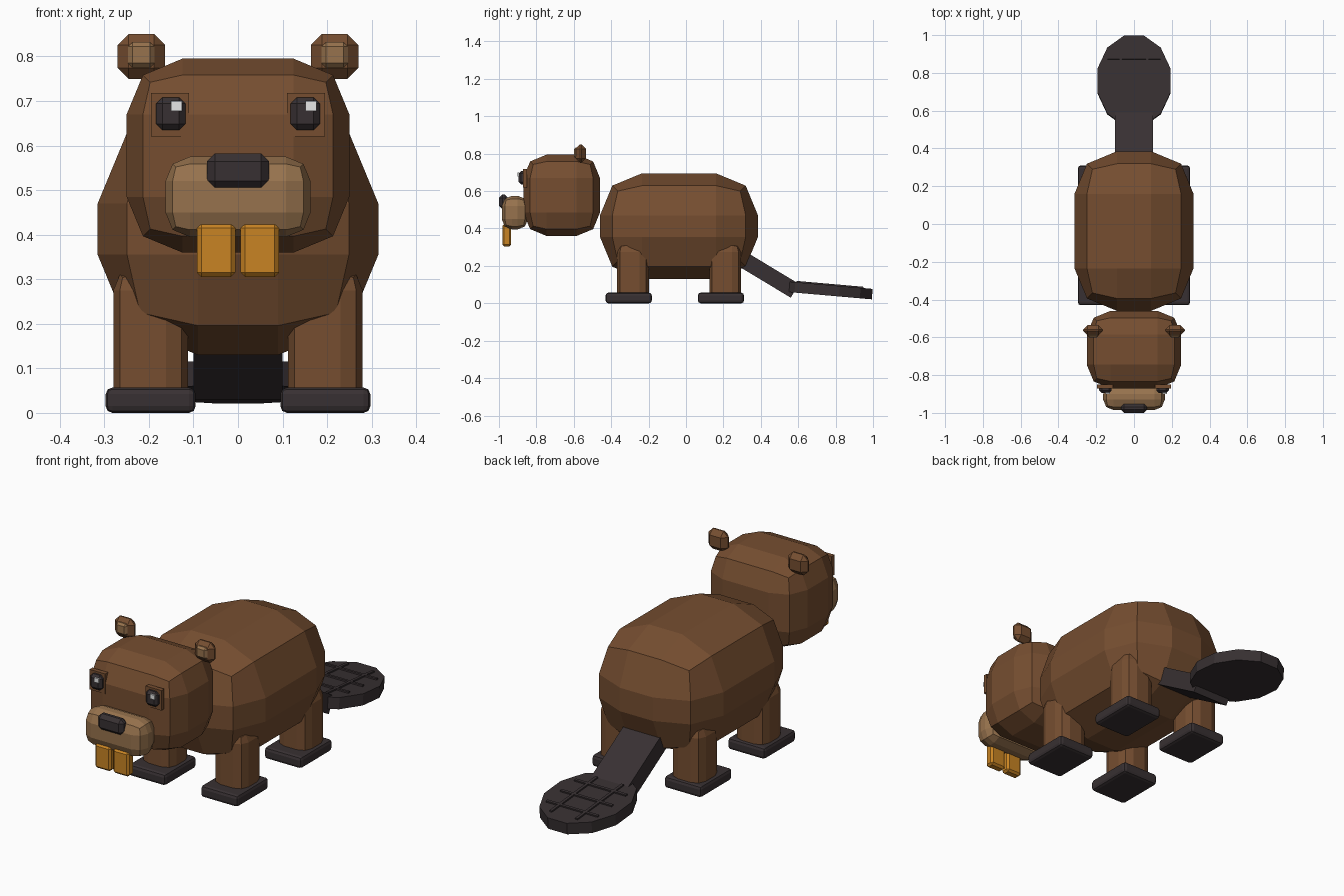
import bpy, bmesh, math
from mathutils import Matrix, Vector

old = bpy.data.objects.get("Cube")
if old:
    bpy.data.objects.remove(old)


def material(name, r, g, b):
    m = bpy.data.materials.new(name)
    m.use_nodes = True
    m.diffuse_color = (r, g, b, 1)
    bsdf = next(n for n in m.node_tree.nodes if n.type == 'BSDF_PRINCIPLED')
    bsdf.inputs["Base Color"].default_value = (r, g, b, 1)
    return m


brown = material("brown fur", 0.18, 0.076, 0.03)
tan = material("tan fur", 0.31, 0.17, 0.075)
dark = material("dark skin", 0.039, 0.03, 0.032)
orange = material("orange teeth", 0.58, 0.23, 0.017)
white = material("eye shine", 0.8, 0.8, 0.8)


def finish(name, bm, mat, bevel=0, segments=1):
    mesh = bpy.data.meshes.new(name)
    bm.to_mesh(mesh)
    bm.free()
    mesh.materials.append(mat)
    ob = bpy.data.objects.new(name, mesh)
    bpy.context.scene.collection.objects.link(ob)
    if bevel:
        mod = ob.modifiers.new("bevel", 'BEVEL')
        mod.width = bevel
        mod.segments = segments
        mod.limit_method = 'NONE'
    return ob


def box(name, x, y, z, mat, bevel=0, segments=1):
    """Box given by (low, high) extents on each axis."""
    bm = bmesh.new()
    bmesh.ops.create_cube(bm, size=1)
    ranges = (x, y, z)
    bmesh.ops.scale(bm, vec=[b - a for a, b in ranges], verts=bm.verts)
    bmesh.ops.translate(bm, vec=[(a + b) / 2 for a, b in ranges], verts=bm.verts)
    return finish(name, bm, mat, bevel, segments)


def pair(name, x, *args):
    box("left_" + name, x, *args)
    box("right_" + name, (-x[1], -x[0]), *args)


# Body and head
box("body", (-0.315, 0.315), (-0.46, 0.385), (0.13, 0.695), brown, 0.225, 2)
box("head", (-0.25, 0.25), (-0.87, -0.46), (0.36, 0.795), brown, 0.125, 2)

# Ears
pair("ear", (0.164, 0.27), (-0.59, -0.535), (0.75, 0.85), brown, 0.024)
pair("inner_ear", (0.187, 0.247), (-0.6, -0.57), (0.775, 0.832), tan, 0.01)

# Eyes with their shine on the same side
pair("eye_socket", (0.11, 0.195), (-0.872, -0.85), (0.62, 0.718), brown)
pair("eye", (0.118, 0.184), (-0.895, -0.85), (0.635, 0.708), dark, 0.014)
for side, x in (("left", 0.152), ("right", -0.15)):
    box(side + "_eye_shine", (x, x + 0.024), (-0.9, -0.892), (0.678, 0.7), white)

# Muzzle, nose and teeth
box("muzzle", (-0.163, 0.163), (-0.985, -0.845), (0.395, 0.575), tan, 0.055, 2)
box("nose", (-0.07, 0.07), (-1.0, -0.95), (0.503, 0.582), dark, 0.018)
pair("tooth", (0.006, 0.092), (-0.982, -0.935), (0.305, 0.425), orange, 0.01)

# Legs and feet
for end, y in (("front", -0.283), ("back", 0.21)):
    pair(end + "_leg", (0.112, 0.28), (y - 0.085, y + 0.085), (0.002, 0.325), brown, 0.05, 2)
    pair(end + "_foot", (0.095, 0.297), (y - 0.147, y + 0.1), (0, 0.057), dark, 0.015, 2)

# Tail base, sloping down from the body
start, stop = Vector((0, 0.25, 0.267)), Vector((0, 0.582, 0.067))
span = stop - start
arm = box("tail_base", (-0.1, 0.1), (0, span.length), (-0.043, 0.043), dark)
arm.location = start
arm.rotation_euler.x = math.atan2(span.z, span.y)

# Flat paddle with a raised grid
paddle_place = Matrix.Translation((0, 0.757, 0.07)) @ Matrix.Rotation(math.radians(-5), 4, 'X')
bm = bmesh.new()
bmesh.ops.create_cone(bm, cap_ends=True, segments=12, radius1=0.2, radius2=0.2, depth=0.056,
                      matrix=Matrix.Rotation(math.radians(15), 4, 'Z'))
bmesh.ops.scale(bm, vec=(1, 1.24, 1), verts=bm.verts)
finish("tail_paddle", bm, dark).matrix_world = paddle_place
for i, x in enumerate((-0.07, 0.07)):
    rib = box(f"tail_long_rib_{i}", (x - 0.007, x + 0.007), (-0.17, 0.19), (0.025, 0.035), dark)
    rib.matrix_world = paddle_place
for i, y in enumerate((-0.1, 0.01, 0.12)):
    rib = box(f"tail_cross_rib_{i}", (-0.14, 0.14), (y - 0.007, y + 0.007), (0.025, 0.035), dark)
    rib.matrix_world = paddle_place
